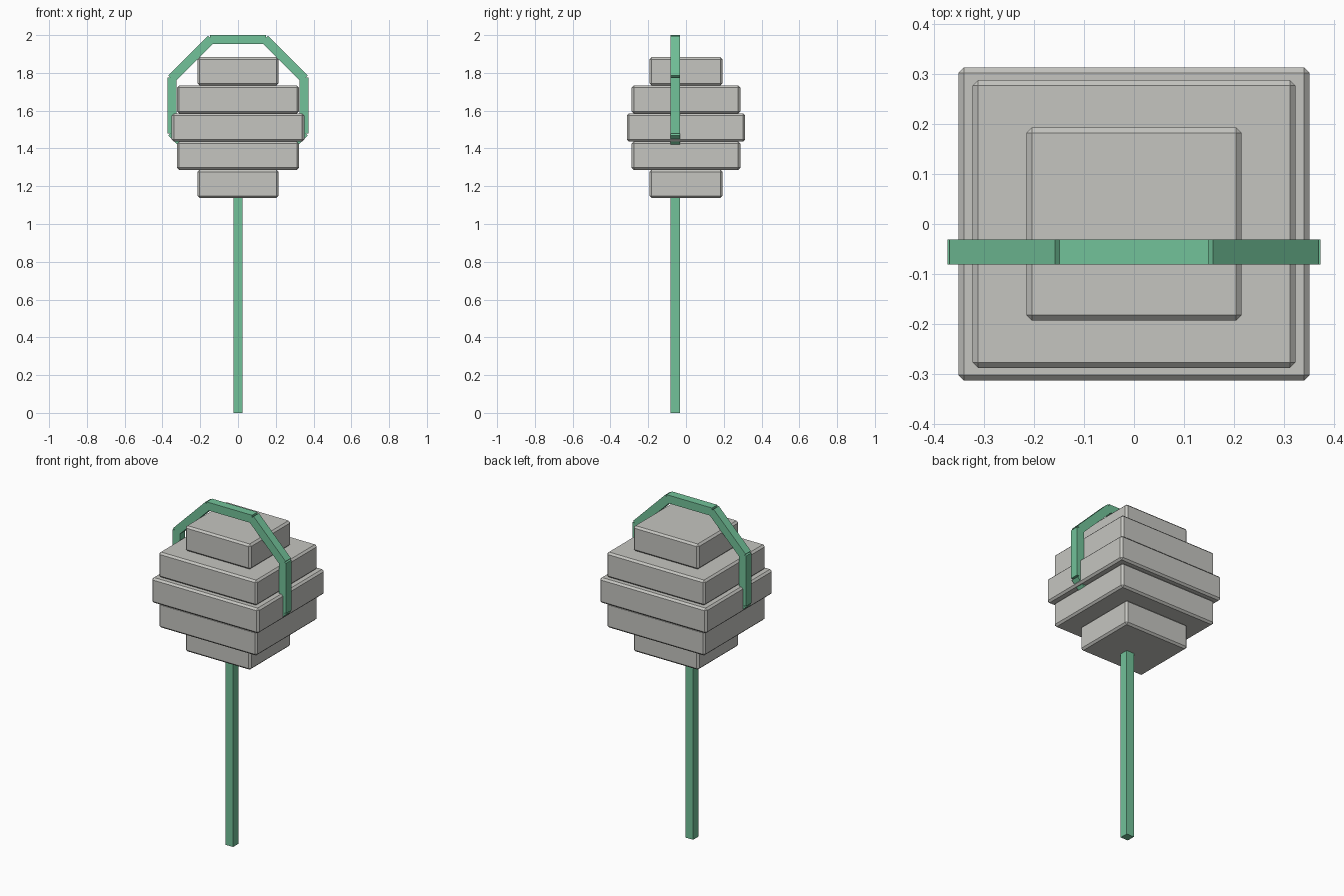
import bpy
import math
from mathutils import Matrix, Vector

default_cube = bpy.data.objects.get("Cube")
if default_cube:
    bpy.data.objects.remove(default_cube, do_unlink=True)


def make_material(name, color):
    mat = bpy.data.materials.new(name)
    mat.use_nodes = True
    mat.diffuse_color = (*color, 1)
    mat.node_tree.nodes["Principled BSDF"].inputs["Base Color"].default_value = (*color, 1)
    return mat


def add_box(name, size, center, mat, turn=0.0, bevel=0.0):
    bpy.ops.mesh.primitive_cube_add(size=1, location=center, rotation=(0, turn, 0))
    obj = bpy.context.object
    obj.name = name
    obj.scale = size
    bpy.ops.object.transform_apply(location=False, rotation=False, scale=True)
    obj.data.materials.append(mat)
    if bevel:
        mod = obj.modifiers.new("Chamfer", "BEVEL")
        mod.width = bevel
        mod.segments = 1
    return obj


stone = make_material("warm grey", (0.56, 0.56, 0.53))
green = make_material("soft green", (0.17, 0.54, 0.32))

# Stacked slabs forming the rounded head
SLAB_HEIGHT = 0.149
BASE_Z = 1.138
small, medium, large = (0.43, 0.386), (0.645, 0.575), (0.702, 0.626)
for i, (width, depth) in enumerate((small, medium, large, medium, small)):
    z = BASE_Z + SLAB_HEIGHT * (i + 0.5)
    add_box(f"head_slab_{i + 1}", (width, depth, SLAB_HEIGHT), (0, 0, z),
            stone, bevel=0.011)

# Octagonal band of eight bars, passing through the lower slabs
BAND_Y = -0.056
RADIUS, THICKNESS, BAR_LENGTH = 0.373, 0.048, 0.298
hub = Vector((0, BAND_Y, 2 - RADIUS))
for i in range(8):
    turn = i * math.pi / 4
    offset = Matrix.Rotation(turn, 3, "Y") @ Vector((0, 0, RADIUS - THICKNESS / 2))
    add_box(f"band_bar_{i + 1}", (BAR_LENGTH, 0.05, THICKNESS), hub + offset,
            green, turn=turn)

# Stick holding up the band
stick_top = 2 - 2 * RADIUS + THICKNESS / 2
add_box("stick", (0.05, 0.05, stick_top), (0, BAND_Y, stick_top / 2), green)
